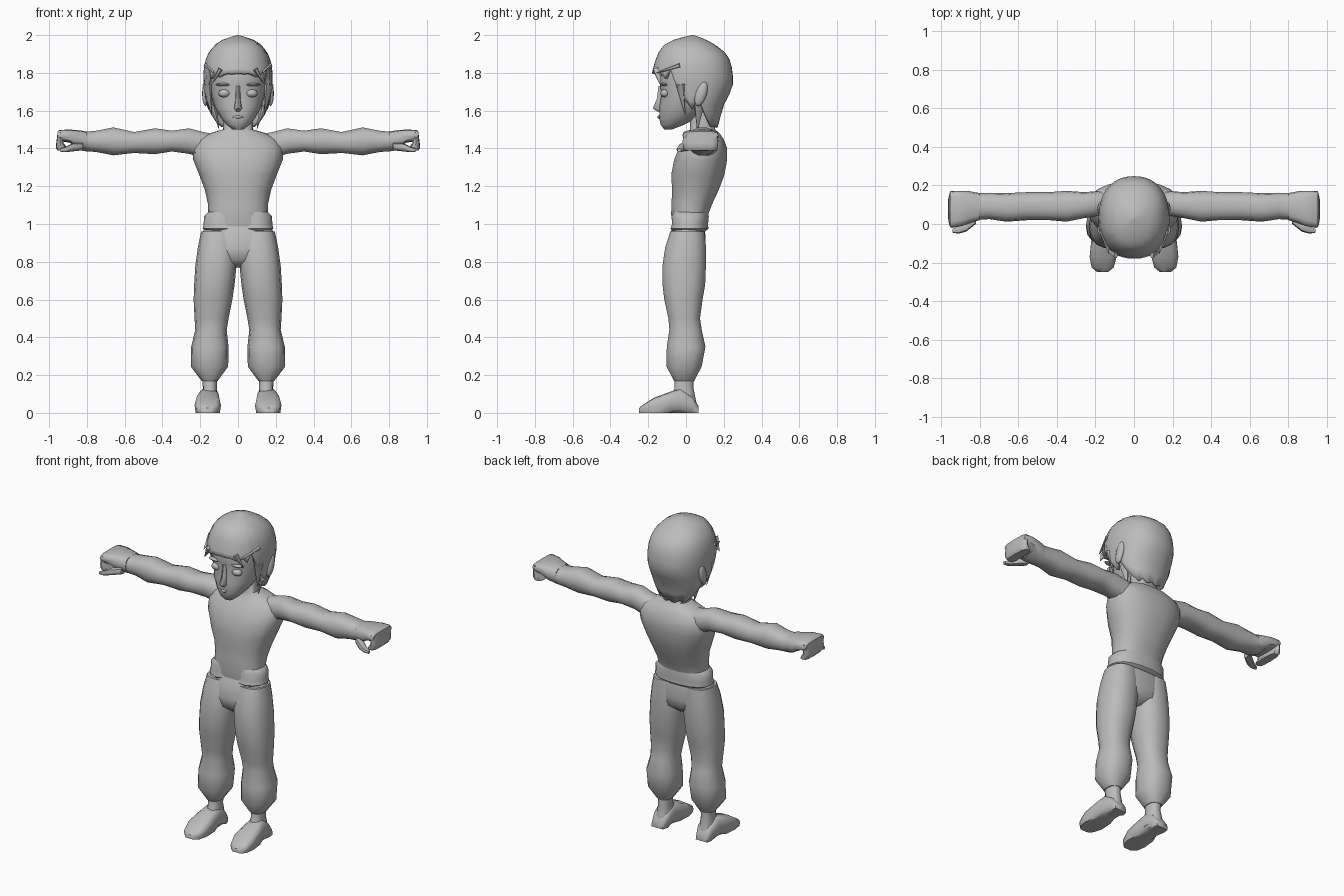
import bpy, bmesh, math
from mathutils import Vector

grey = bpy.data.materials.new("plain grey")
grey.diffuse_color = (0.5, 0.5, 0.5, 1)


def finish(bm, name, mirror=False, angle=50):
    bmesh.ops.recalc_face_normals(bm, faces=bm.faces)
    me = bpy.data.meshes.new(name)
    bm.to_mesh(me)
    bm.free()
    ob = bpy.data.objects.new(name, me)
    bpy.context.collection.objects.link(ob)
    me.materials.append(grey)
    if mirror:
        m = ob.modifiers.new("mirror", 'MIRROR')
        m.use_mirror_merge = False
    bpy.ops.object.select_all(action='DESELECT')
    ob.select_set(True)
    bpy.context.view_layer.objects.active = ob
    bpy.ops.object.shade_smooth_by_angle(angle=math.radians(angle))
    return ob


def power(v, p):
    return math.copysign(abs(v) ** p, v)


def loft(name, axis, rings, n=14, p=0.85, mirror=False, edit=None, angle=50):
    """Rings are (position on axis, low a, high a, low b, high b)."""
    bm = bmesh.new()
    rows = []
    for t, a0, a1, b0, b1 in rings:
        row = []
        for i in range(n):
            k = 2 * math.pi * i / n
            a = (a0 + a1) / 2 + (a1 - a0) / 2 * power(math.cos(k), p)
            b = (b0 + b1) / 2 + (b1 - b0) / 2 * power(math.sin(k), p)
            co = {'x': (t, a, b), 'y': (a, t, b), 'z': (a, b, t)}[axis]
            row.append(bm.verts.new(co))
        rows.append(row)
    for r, s in zip(rows, rows[1:]):
        for i in range(n):
            j = (i + 1) % n
            bm.faces.new((r[i], r[j], s[j], s[i]))
    bm.faces.new(rows[0])
    bm.faces.new(rows[-1])
    if edit:
        for v in bm.verts:
            edit(v.co)
    return finish(bm, name, mirror, angle)


def body(*rings):
    """Symmetric z rings given as (z, half width, front y, back y)."""
    return [(z, -w, w, f, b) for z, w, f, b in rings]


def lerp(table, x):
    for (x0, *u), (x1, *v) in zip(table, table[1:]):
        if x <= x1:
            k = (x - x0) / (x1 - x0)
            return [p + (q - p) * k for p, q in zip(u, v)]
    return list(table[-1][1:])


# Torso with neck
loft("torso", 'z', body(
    (.97, .165, -.07, .10), (1.05, .157, -.08, .118), (1.11, .16, -.078, .142),
    (1.18, .175, -.075, .175), (1.26, .205, -.08, .205), (1.34, .237, -.065, .22),
    (1.40, .24, -.04, .22), (1.45, .215, -.005, .2), (1.48, .15, .015, .18),
    (1.50, .08, .02, .155), (1.60, .075, .02, .14)), n=18)


# Flared shirt hem, pinched in the middle of the front
def pinch(co):
    if co.y < 0 and abs(co.x) < .05:
        co.y += .022


loft("shirt_hem", 'z', body(
    (1.065, .155, -.078, .118), (1.04, .18, -.088, .122), (1.0, .182, -.085, .118),
    (.975, .187, -.094, .12), (.958, .165, -.075, .1)), n=18, edit=pinch)

# Trousers
loft("trouser_seat", 'z', body(
    (.99, .165, -.07, .095), (.95, .195, -.088, .103), (.87, .207, -.108, .107),
    (.81, .15, -.1, .1), (.77, .03, -.05, .05)), n=18)
loft("trouser_leg", 'z', [
    (.96, .02, .195, -.085, .10), (.88, .003, .212, -.112, .108),
    (.78, .008, .226, -.127, .108), (.68, .018, .232, -.127, .104),
    (.60, .03, .235, -.117, .09), (.50, .05, .23, -.095, .076),
    (.44, .06, .226, -.09, .085), (.35, .05, .248, -.104, .105),
    (.245, .052, .25, -.105, .085), (.17, .107, .193, -.065, .045)], mirror=True)

# Feet
loft("ankle", 'z', [(.20, .11, .19, -.06, .042), (.13, .112, .186, -.06, .04),
                    (.08, .105, .195, -.09, .05), (.03, .1, .2, -.09, .06)],
     n=12, mirror=True)


def flat_sole(co):
    if co.z < .02:
        co.z = 0


loft("shoe", 'y', [
    (-.25, .135, .19, 0, .025), (-.225, .105, .22, 0, .045), (-.17, .09, .23, 0, .08),
    (-.09, .095, .222, 0, .11), (-.03, .1, .21, 0, .13), (.03, .1, .205, 0, .09),
    (.067, .115, .195, 0, .035)], n=12, p=.65, mirror=True, edit=flat_sole)

# Arms, slightly bulging at shoulder, biceps and forearm
loft("arm", 'x', [
    (.10, .04, .17, 1.36, 1.47), (.19, .04, .17, 1.35, 1.49),
    (.26, .03, .165, 1.37, 1.508), (.35, .012, .172, 1.383, 1.495),
    (.44, .02, .165, 1.368, 1.508), (.55, .02, .165, 1.375, 1.488),
    (.66, .012, .16, 1.362, 1.513), (.75, .025, .162, 1.38, 1.495),
    (.82, .022, .16, 1.385, 1.488), (.87, .005, .17, 1.41, 1.497)], mirror=True)

# Hands: palm, curled fingers, thumb
loft("palm", 'x', [(.80, .02, .16, 1.39, 1.49), (.85, .005, .17, 1.40, 1.497),
                   (.89, -.01, .172, 1.43, 1.50), (.945, -.02, .172, 1.44, 1.498),
                   (.955, -.015, .17, 1.45, 1.49)], n=12, p=.6, mirror=True)
loft("fingers", 'z', [(1.485, .925, .955, -.015, .17), (1.43, .925, .962, -.018, .17),
                      (1.405, .905, .965, -.015, .168), (1.39, .90, .955, -.01, .165)],
     n=12, p=.6, mirror=True)
loft("thumb", 'x', [(.82, .0, .05, 1.39, 1.43), (.87, -.04, .02, 1.385, 1.43),
                    (.91, -.05, -.01, 1.38, 1.41), (.94, -.045, -.025, 1.38, 1.40)],
     n=8, mirror=True)

# Head with pointed chin
loft("head", 'z', body(
    (1.50, .028, -.115, -.075), (1.525, .06, -.135, -.01), (1.56, .09, -.143, .06),
    (1.62, .125, -.143, .13), (1.69, .145, -.132, .18), (1.74, .15, -.14, .2),
    (1.80, .15, -.142, .2), (1.90, .12, -.1, .16)), n=18, p=.9)

# Nose, mouth, eyes, brows
loft("nose", 'z', [(1.73, -.012, .012, -.145, -.1), (1.66, -.014, .014, -.155, -.1),
                   (1.612, -.022, .022, -.176, -.1), (1.595, -.012, .012, -.15, -.1)], n=8)
loft("mouth", 'x', [(-.03, -.14, -.13, 1.565, 1.57), (0, -.152, -.13, 1.557, 1.576),
                    (.03, -.14, -.13, 1.565, 1.57)], n=8)


def ball(name, loc, size, turn=0):
    bm = bmesh.new()
    bmesh.ops.create_uvsphere(bm, u_segments=12, v_segments=8, radius=1)
    c, s = math.cos(turn), math.sin(turn)
    for v in bm.verts:
        x, y, z = (v.co[i] * size[i] for i in range(3))
        v.co = Vector((x, c * y - s * z, s * y + c * z)) + Vector(loc)
    return finish(bm, name, True)


ball("eye", (.072, -.112, 1.692), (.032, .024, .022))
ball("brow", (.075, -.117, 1.738), (.045, .022, .008))
ball("ear", (.172, .08, 1.69), (.018, .03, .068), -.3)

# Hair cap: radii by height, lower edge by angle away from the front
shape = [(1.50, .105, -.02, .165), (1.56, .14, -.05, .18), (1.63, .168, -.1, .2),
         (1.72, .18, -.165, .248), (1.79, .185, -.182, .248), (1.86, .175, -.165, .238),
         (1.91, .155, -.145, .205), (1.95, .122, -.115, .155), (1.98, .075, -.055, .1),
         (2.0, .004, .03, .04)]
edge = [(0, 1.80), (.2, 1.795), (.35, 1.80), (.55, 1.775), (.7, 1.80), (.85, 1.765),
        (1.02, 1.83), (1.2, 1.70), (1.42, 1.60), (1.65, 1.66), (1.9, 1.56),
        (2.1, 1.535), (2.35, 1.505), (2.6, 1.53), (2.9, 1.505), (3.15, 1.52)]
bm = bmesh.new()
cols, levels, grid = 44, 12, []
for i in range(cols):
    a = 2 * math.pi * i / cols
    bottom = lerp(edge, min(a, 2 * math.pi - a))[0]
    col = []
    for j in range(levels + 1):
        z = 2 - (2 - bottom) * (j / levels) ** 1.5
        w, f, b = lerp(shape, z)
        col.append(bm.verts.new((w * power(math.sin(a), .9),
                                 (f + b) / 2 - (b - f) / 2 * power(math.cos(a), .9), z)))
    grid.append(col)
for i in range(cols):
    c, d = grid[i], grid[(i + 1) % cols]
    for j in range(levels):
        bm.faces.new((c[j], d[j], d[j + 1], c[j + 1]))
bm.faces.new([c[0] for c in grid])
hair = finish(bm, "hair")
solid = hair.modifiers.new("thickness", 'SOLIDIFY')
solid.thickness = .02
solid.offset = -1


# Loose locks: flat tapered spikes between two points
def lock(name, start, end, width, flat):
    p, q = Vector(start), Vector(end)
    bm = bmesh.new()
    res = bmesh.ops.create_cone(bm, cap_ends=True, segments=6, radius1=width,
                                radius2=.002, depth=(q - p).length)
    turn = (q - p).to_track_quat('Z', 'Y')
    for v in res["verts"]:
        v.co.y *= flat
        v.co = turn @ v.co + (p + q) / 2
    finish(bm, name, True)


lock("fringe_lock", (.09, -.15, 1.82), (.135, -.14, 1.745), .03, .5)
lock("temple_lock", (.16, -.03, 1.84), (.13, -.155, 1.80), .025, .6)
lock("side_lock", (.165, -.03, 1.74), (.14, -.005, 1.58), .03, .5)
lock("nape_lock", (.13, .07, 1.63), (.10, .06, 1.50), .03, .6)
